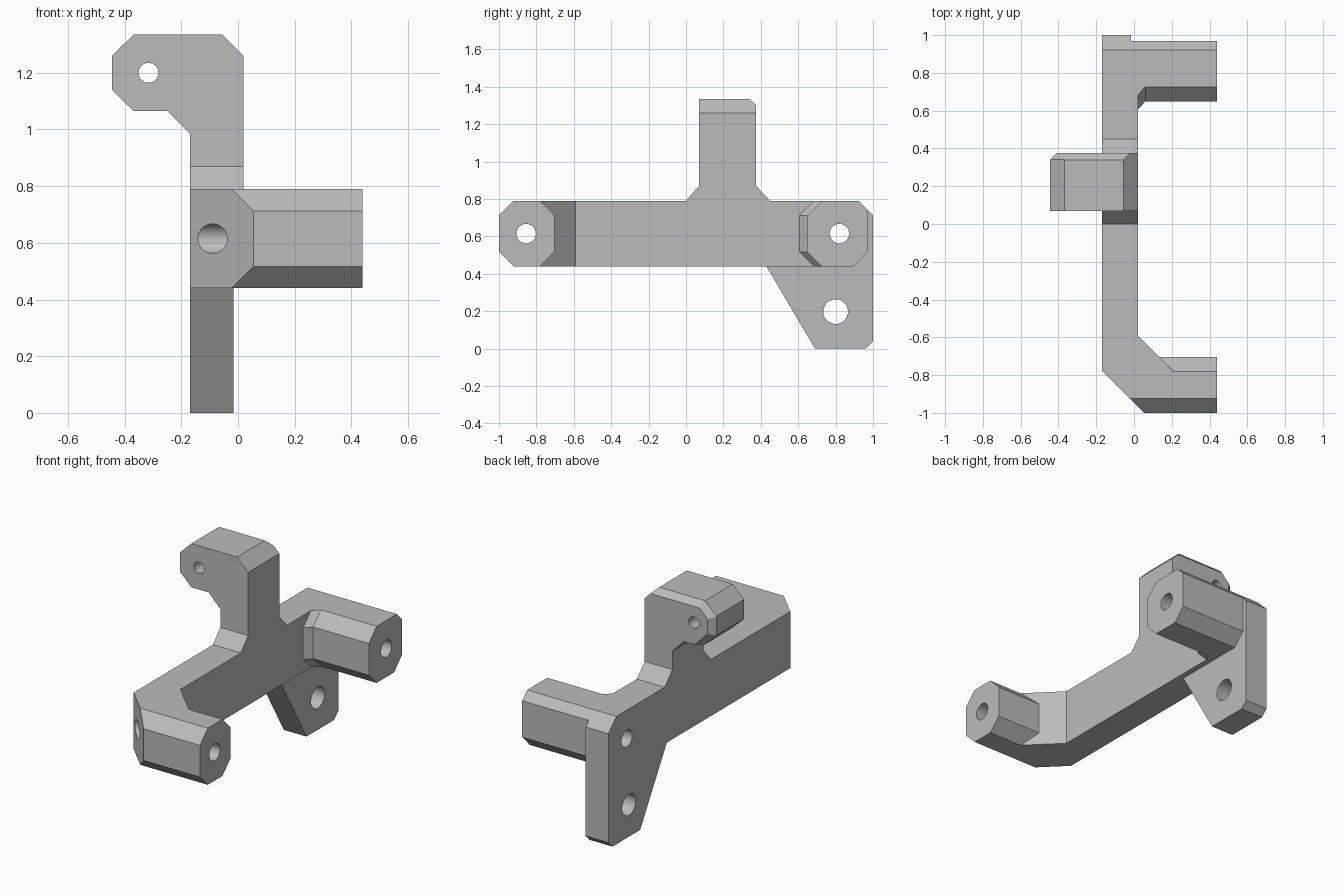
import bpy, bmesh, math
from mathutils import Vector

if "Cube" in bpy.data.objects:
    bpy.data.objects.remove(bpy.data.objects["Cube"], do_unlink=True)

grey = bpy.data.materials.new("light grey")
grey.use_nodes = True
colour = (0.5, 0.5, 0.5, 1)
grey.diffuse_color = colour
for node in grey.node_tree.nodes:
    if node.type == 'BSDF_PRINCIPLED':
        node.inputs["Base Color"].default_value = colour

PLACE = {'X': lambda a, b, d: (d, a, b),
         'Y': lambda a, b, d: (a, d, b),
         'Z': lambda a, b, d: (a, b, d)}


def loft(name, axis, sections, cuts=()):
    """Skin matching outlines along an axis, then trim with (point, normal) planes."""
    bm = bmesh.new()
    rings = [[bm.verts.new(PLACE[axis](a, b, d)) for a, b in outline]
             for d, outline in sections]
    bm.faces.new(rings[0])
    bm.faces.new(rings[-1])
    for low, high in zip(rings, rings[1:]):
        for i in range(len(low)):
            bm.faces.new((low[i - 1], low[i], high[i], high[i - 1]))
    for point, normal in cuts:
        geom = bm.verts[:] + bm.edges[:] + bm.faces[:]
        cut = bmesh.ops.bisect_plane(bm, geom=geom, plane_co=point, plane_no=normal,
                                     clear_outer=True)
        rim = [e for e in cut["geom_cut"] if isinstance(e, bmesh.types.BMEdge)]
        bmesh.ops.edgeloop_fill(bm, edges=rim)
    bmesh.ops.recalc_face_normals(bm, faces=bm.faces)
    mesh = bpy.data.meshes.new(name)
    bm.to_mesh(mesh)
    bm.free()
    mesh.materials.append(grey)
    ob = bpy.data.objects.new(name, mesh)
    bpy.context.collection.objects.link(ob)
    return ob


def prism(name, axis, outline, start, end, cuts=()):
    return loft(name, axis, [(start, outline), (end, outline)], cuts)


def drill(ob, axis, a, b, radius):
    """Cut a round through hole along an axis."""
    n = 40
    circle = [(a + radius * math.cos(2 * math.pi * i / n),
               b + radius * math.sin(2 * math.pi * i / n)) for i in range(n)]
    cutter = prism("hole_cutter", axis, circle, -2, 2)
    cutter.hide_render = True
    mod = ob.modifiers.new("hole", 'BOOLEAN')
    mod.operation = 'DIFFERENCE'
    mod.solver = 'EXACT'
    mod.object = cutter
    bpy.ops.object.select_all(action='DESELECT')
    bpy.context.view_layer.objects.active = ob
    ob.select_set(True)
    bpy.ops.object.modifier_apply(modifier=mod.name)
    bpy.data.objects.remove(cutter, do_unlink=True)


LEFT, RIGHT = -0.17, 0.02      # bar sides
LOW, TOP, C = 0.44, 0.79, 0.077  # bar bottom, bar top, corner chamfer

# Main bar with its angled front corner
bar = prism("main_bar", 'Z', [
    (LEFT, 0.7), (LEFT, -0.775), (-0.025, -0.92), (0.1, -0.92),
    (0.21, -0.78), (RIGHT, -0.59), (RIGHT, 0.7)], LOW, TOP)

# Front arm, octagonal, trimmed by the angled corner
y0, y1 = -1, -0.703
front_arm = prism("front_arm", 'X', [
    (y0 + C, LOW), (y1 - C, LOW), (y1, LOW + C), (y1, TOP - C),
    (y1 - C, TOP), (y0 + C, TOP), (y0, TOP - C), (y0, LOW + C)],
    LEFT, 0.44, [((LEFT, -0.775, 0), (-1, -1, 0))])


# Rear arm with a flared collar against the bar
def rear_outline(y):
    return [(y + C, LOW), (0.895, LOW), (0.97, LOW + C), (0.97, 0.742),
            (0.922, TOP), (y + C, TOP), (y, TOP - C), (y, LOW + C)]


rear_arm = loft("rear_arm", 'X', [
    (-0.1, rear_outline(0.607)), (RIGHT, rear_outline(0.607)),
    (0.06, rear_outline(0.648)), (0.44, rear_outline(0.648))])

# Rear plate with the hanging leg
rear_plate = prism("rear_plate", 'X', [
    (0.43, TOP), (0.43, LOW), (0.69, 0), (0.96, 0), (1, 0.04),
    (1, 0.713), (0.922, TOP)], LEFT, -0.015)

# Upright stem, its flared foot and the overhanging head
prism("upright_foot", 'X', [
    (-0.01, TOP - 0.01), (0.07, 0.87), (0.375, 0.87), (0.46, TOP - 0.01)], LEFT, RIGHT)
prism("upright_stem", 'Y', [
    (LEFT, 0.7), (RIGHT, 0.7), (RIGHT, 1.2), (-0.25, 1.2),
    (-0.25, 1.065), (LEFT, 0.985)], 0.07, 0.375)
bevels = []
for x, z, nx, nz in ((-0.2, 1.335, 0, 1), (-0.445, 1.26, -1, 1),
                     (-0.445, 1.2, -1, 0), (-0.445, 1.14, -1, -1)):
    bevels.append(((x, 0.34, z), Vector((nx, 0, nz)).normalized() + Vector((0, 1, 0))))
head = prism("upright_head", 'Y', [
    (-0.445, 1.14), (-0.445, 1.26), (-0.368, 1.335), (-0.055, 1.335),
    (RIGHT, 1.26), (RIGHT, 1.065), (-0.368, 1.065)], 0.07, 0.375, bevels)

# Bolt holes
for part in (bar, front_arm):
    drill(part, 'X', -0.855, 0.615, 0.052)
for part in (rear_arm, rear_plate):
    drill(part, 'X', 0.82, 0.615, 0.052)
drill(rear_plate, 'X', 0.8, 0.198, 0.066)
drill(head, 'Y', -0.316, 1.2, 0.035)

# Smooth hole walls, sharp everywhere else
bpy.ops.object.select_all(action='DESELECT')
for ob in bpy.context.collection.objects:
    if ob.type == 'MESH':
        ob.select_set(True)
        bpy.context.view_layer.objects.active = ob
bpy.ops.object.shade_smooth_by_angle(angle=math.radians(30))
